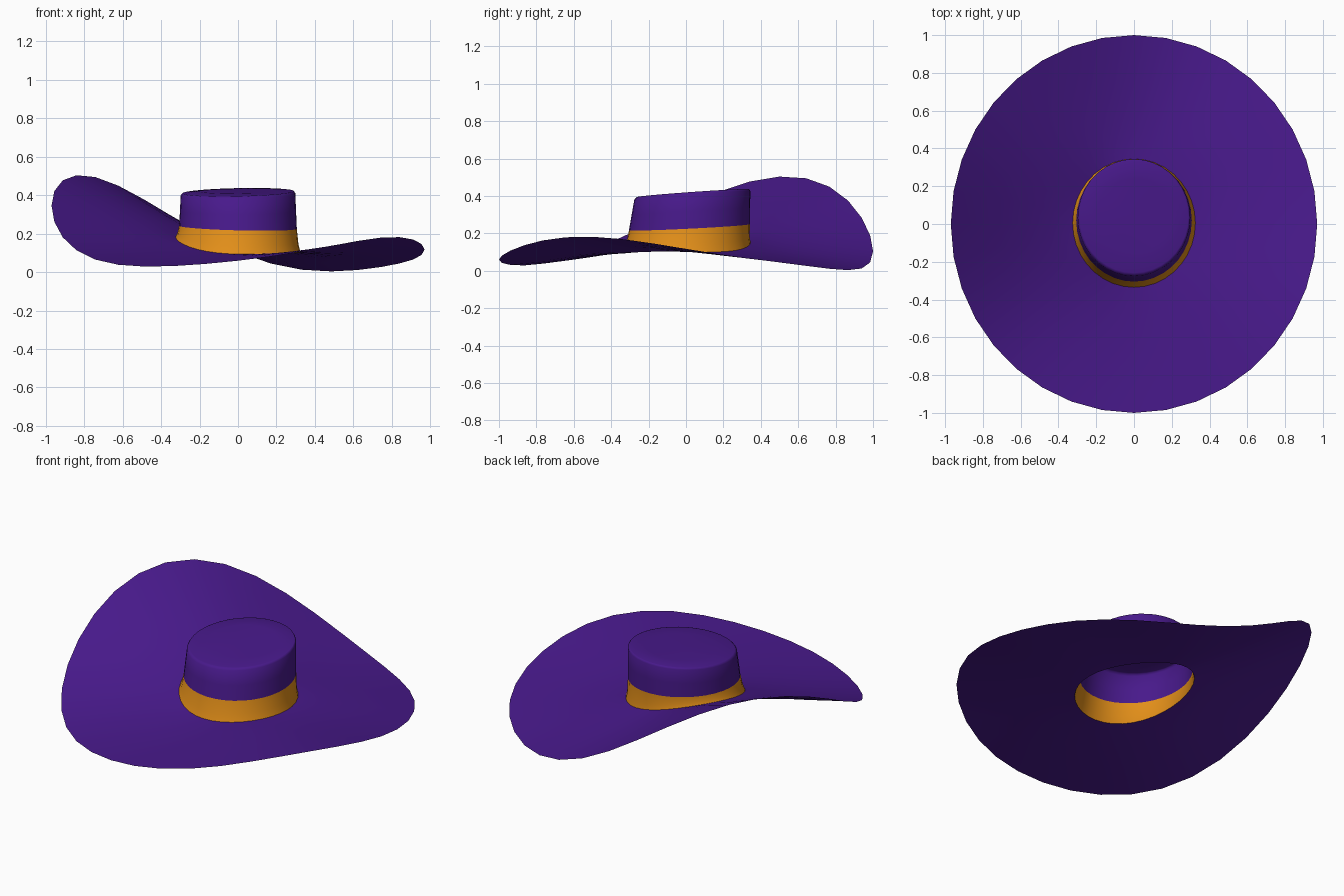
import bpy, bmesh
from math import sin, cos, radians, pi

if "Cube" in bpy.data.objects:
    bpy.data.objects.remove(bpy.data.objects["Cube"])

N = 36
# rim heights every 20 degrees, counter-clockwise from +x
RIM = [.113, .07, .022, .006, .045, .185, .38, .49, .48,
       .345, .18, .065, .03, .04, .083, .135, .178, .172]


def rim_z(t):
    # smooth periodic curve through the rim heights
    n = len(RIM)
    z = sum(RIM) / n
    for k in range(1, 6):
        z += 2 / n * sum(h * cos(k * (t - 2 * pi * i / n)) for i, h in enumerate(RIM))
    return max(z, 0)


def base_z(t):
    # wavy line where the crown meets the brim
    return .132 + .05 * cos(t - radians(145)) + .02 * cos(2 * (t - radians(150)))


def ring(rx, front, back, zf):
    # oval ring spanning y = front..back, height zf(t, y)
    cy, ry = (front + back) / 2, (back - front) / 2
    pts = []
    for i in range(N):
        t = 2 * pi * i / N
        y = cy + ry * sin(t)
        pts.append((rx * cos(t), y, zf(t, y)))
    return pts


def mix(a, b, s, lift=0):
    return [tuple(p + (q - p) * s + (lift if k == 2 else 0)
                  for k, (p, q) in enumerate(zip(u, v))) for u, v in zip(a, b)]


def loft(name, rings, mat, top=None):
    bm = bmesh.new()
    vs = [[bm.verts.new(p) for p in r] for r in rings]
    for a, b in zip(vs, vs[1:]):
        for i in range(N):
            j = (i + 1) % N
            bm.faces.new((a[i], a[j], b[j], b[i]))
    if top:
        c = bm.verts.new(top)
        for i in range(N):
            bm.faces.new((vs[-1][i], vs[-1][(i + 1) % N], c))
    me = bpy.data.meshes.new(name)
    bm.to_mesh(me)
    bm.free()
    ob = bpy.data.objects.new(name, me)
    bpy.context.collection.objects.link(ob)
    me.materials.append(mat)
    me.shade_smooth()
    return ob


def material(name, col):
    m = bpy.data.materials.new(name)
    m.diffuse_color = (*col, 1)
    m.use_nodes = True
    m.node_tree.nodes["Principled BSDF"].inputs["Base Color"].default_value = m.diffuse_color
    return m


purple = material("purple_felt", (.065, .01, .26))
orange = material("orange_ribbon", (.78, .28, .01))

# shared cross-section rings
rim = ring(.97, -1, 1, lambda t, y: rim_z(t))
base = ring(.325, -.335, .345, lambda t, y: base_z(t))
band_top = ring(.306, -.305, .342, lambda t, y: .232 + .05 * y - .008 * cos(t))
shoulder = ring(.298, -.276, .344, lambda t, y: .402 + .07 * y + .006 * cos(t))
bevel = ring(.288, -.258, .336, lambda t, y: .413 + .07 * y + .006 * cos(t))
inner = ring(.2, -.15, .24, lambda t, y: .417 + .065 * y)

# brim: wide wavy sheet
loft("brim", [mix(rim, base, s, -.005 * sin(pi * s)) for s in
              (0, .05, .2, .4, .6, .8, .93, 1)], purple)

# ribbon band, flaring slightly at its foot
mid = [(x * .988, y * .988, z) for x, y, z in mix(base, band_top, .35)]
loft("hat_band", [base, mid, band_top], orange)

# crown with a rounded shoulder and tilted top
loft("crown", [band_top, mix(band_top, shoulder, .5), shoulder,
               mix(shoulder, bevel, .6, .003), bevel, inner], purple, (0, .04, .421))
